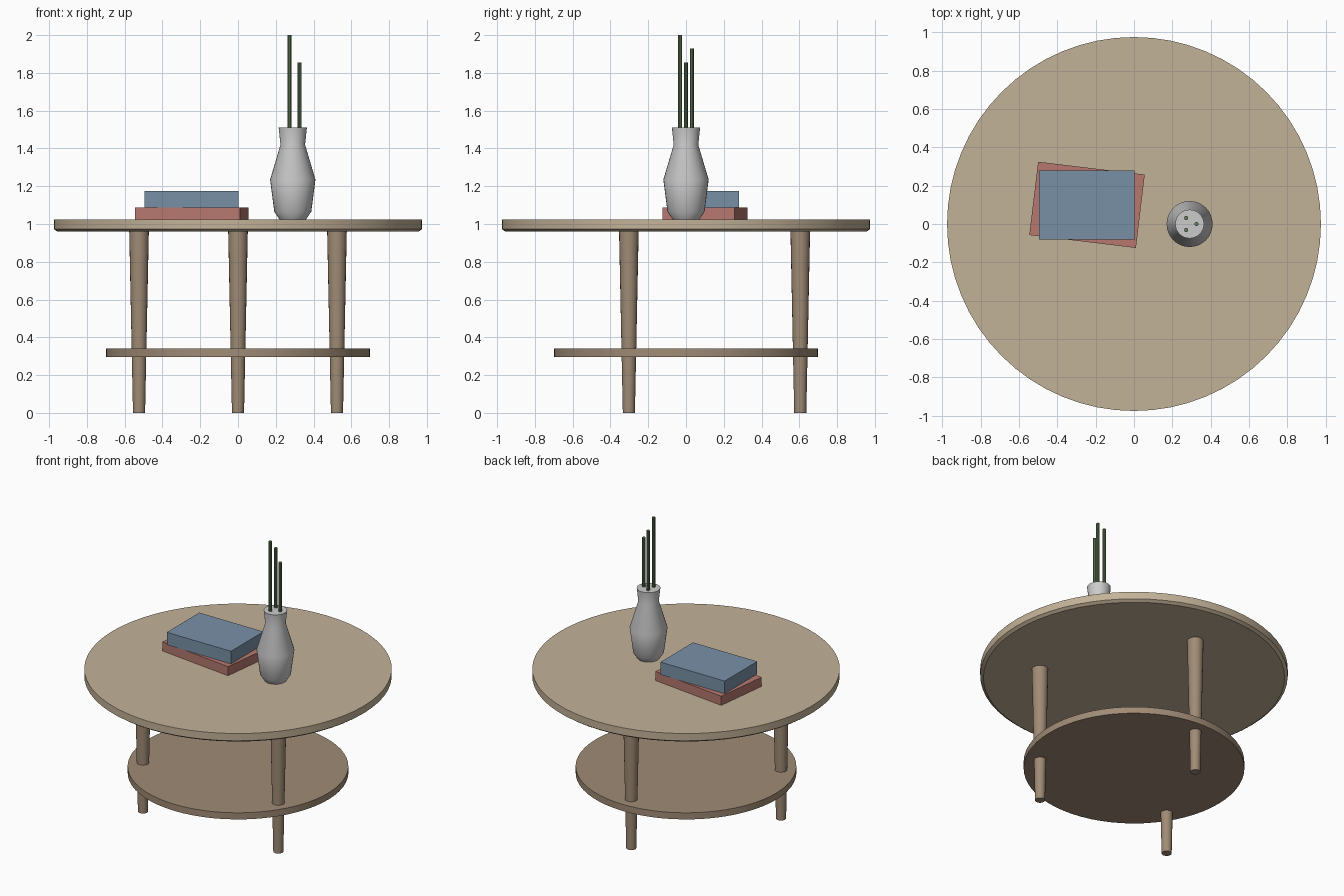
import bpy, bmesh, math

if "Cube" in bpy.data.objects:
    bpy.data.objects.remove(bpy.data.objects["Cube"])


def material(name, rgb):
    m = bpy.data.materials.new(name)
    m.diffuse_color = (*rgb, 1)
    m.use_nodes = True
    m.node_tree.nodes["Principled BSDF"].inputs["Base Color"].default_value = m.diffuse_color
    return m


TAN = material("light_wood", (0.545, 0.445, 0.314))
WOOD = material("dark_wood", (0.35, 0.26, 0.18))
BLUE = material("blue_cover", (0.19, 0.28, 0.38))
RED = material("red_cover", (0.47, 0.19, 0.16))
GREEN = material("stem_green", (0.13, 0.21, 0.10))


def finish(name, bm, loc, mat, rot=0):
    bmesh.ops.recalc_face_normals(bm, faces=bm.faces)
    me = bpy.data.meshes.new(name)
    bm.to_mesh(me)
    bm.free()
    ob = bpy.data.objects.new(name, me)
    bpy.context.collection.objects.link(ob)
    ob.location = loc
    ob.rotation_euler.z = rot
    if mat:
        me.materials.append(mat)
    return ob


def lathe(name, profile, x=0, y=0, mat=None, sides=32):
    """Closed turned solid from (radius, z) points, capped at both ends."""
    bm = bmesh.new()
    rings = []
    for r, z in profile:
        rings.append([bm.verts.new((r * math.cos(2 * math.pi * i / sides),
                                    r * math.sin(2 * math.pi * i / sides), z))
                      for i in range(sides)])
    for a, b in zip(rings, rings[1:]):
        for i in range(sides):
            j = (i + 1) % sides
            bm.faces.new((a[i], a[j], b[j], b[i]))
    bm.faces.new(rings[0][::-1])
    bm.faces.new(rings[-1])
    ob = finish(name, bm, (x, y, 0), mat)
    bpy.ops.object.select_all(action='DESELECT')
    ob.select_set(True)
    bpy.context.view_layer.objects.active = ob
    bpy.ops.object.shade_smooth_by_angle(angle=math.radians(35))
    return ob


def book(name, size, loc, rot, mat):
    bm = bmesh.new()
    bmesh.ops.create_cube(bm, size=1)
    bmesh.ops.scale(bm, vec=size, verts=bm.verts)
    finish(name, bm, loc, mat, rot)


# Round top with a chamfered lower edge, and the shelf beneath
lathe("tabletop", [(0.955, 0.959), (0.975, 0.973), (0.975, 1.024)], mat=TAN, sides=64)
lathe("shelf", [(0.70, 0.295), (0.70, 0.341)], mat=WOOD, sides=64)

# Three tapered legs
for k, deg in enumerate((90, 210, 330)):
    a = math.radians(deg)
    lathe(f"leg_{k + 1}", [(0.032, 0), (0.052, 0.965)],
          0.605 * math.cos(a), 0.605 * math.sin(a), WOOD, 20)

# Stacked books
book("lower_book", (0.56, 0.385, 0.064), (-0.245, 0.10, 1.056), -0.12, RED)
book("upper_book", (0.497, 0.36, 0.088), (-0.247, 0.10, 1.132), 0, BLUE)

# Vase with three stems
lathe("vase", [(0.07, 1.024), (0.098, 1.065), (0.12, 1.235),
               (0.065, 1.42), (0.075, 1.512)], 0.29, 0, None, 32)
for k, top in enumerate((1.855, 1.93, 2.0)):
    a = 2 * math.pi * k / 3
    lathe(f"stem_{k + 1}", [(0.011, 1.40), (0.011, top)],
          0.29 + 0.036 * math.cos(a), 0.036 * math.sin(a), GREEN, 10)
